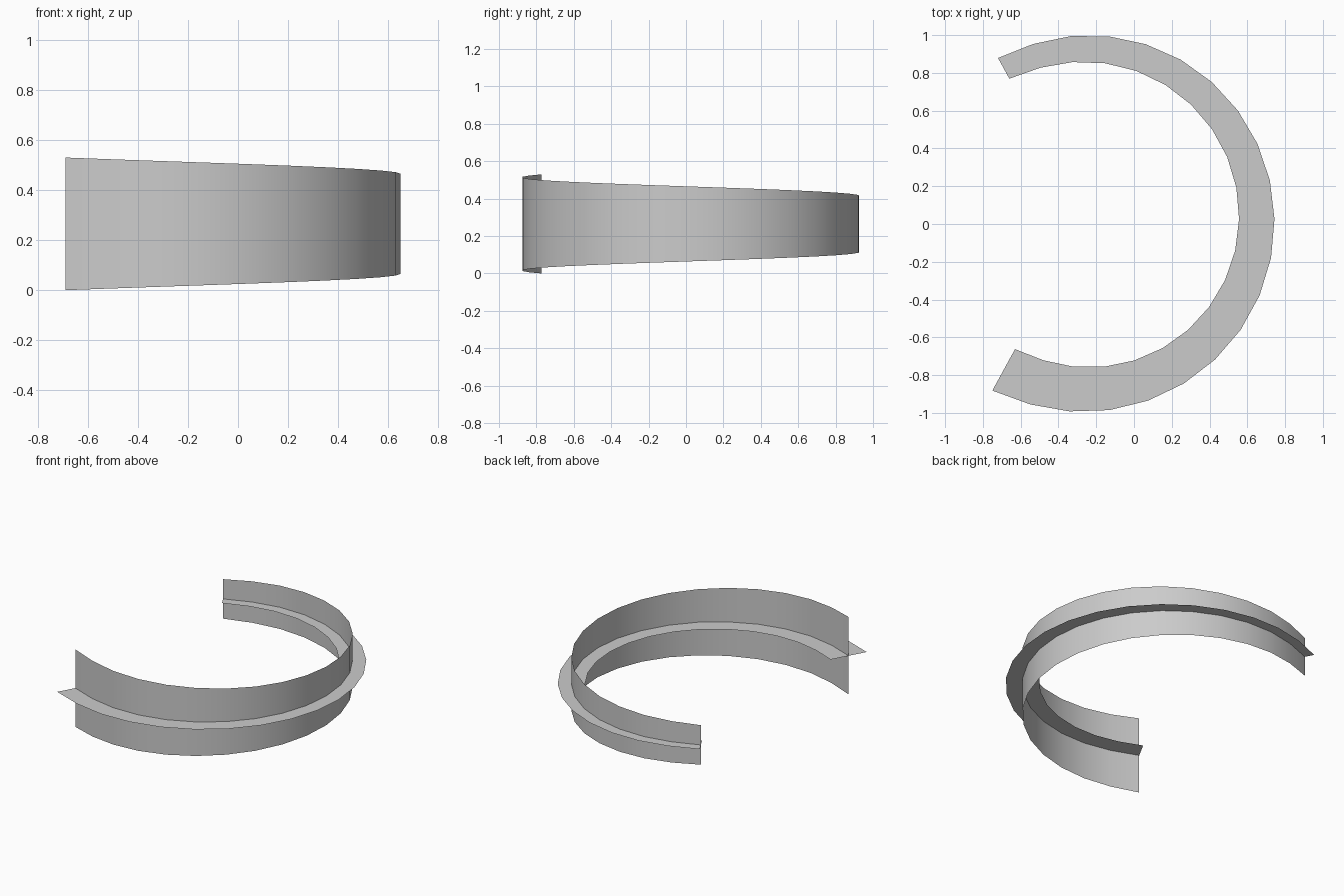
import bpy
import math
from mathutils import Vector

cube = bpy.data.objects.get("Cube")
if cube:
    bpy.data.objects.remove(cube, do_unlink=True)

# Single plain grey
grey = bpy.data.materials.new("light grey")
grey.use_nodes = True
colour = (0.6, 0.6, 0.6, 1)
grey.diffuse_color = colour
grey.node_tree.nodes["Principled BSDF"].inputs["Base Color"].default_value = colour

SEGMENTS = 20
SWEEP = math.radians(118.7)
CENTRE = Vector((-0.253, 0.026, 0.265))


def ribbon(name, start_width, end_width, upright):
    """Tapering strip swept along the open arc, standing up or lying flat."""
    verts, faces = [], []
    for i in range(SEGMENTS + 1):
        t = i / SEGMENTS
        angle = SWEEP * (2 * t - 1)
        radius = 0.91 if i in (0, SEGMENTS) else 0.903
        outward = Vector((math.cos(angle), math.sin(angle), 0))
        across = Vector((0, 0, 1)) if upright else -outward
        half = (start_width + (end_width - start_width) * t) / 2
        middle = CENTRE + outward * radius
        verts += [middle - across * half, middle + across * half]
    for i in range(SEGMENTS):
        a = 2 * i
        faces.append((a, a + 2, a + 3, a + 1))
    mesh = bpy.data.meshes.new(name)
    mesh.from_pydata(verts, [], faces)
    mesh.materials.append(grey)
    mesh.polygons.foreach_set("use_smooth", [True] * len(faces))
    mesh.update()
    obj = bpy.data.objects.new(name, mesh)
    bpy.context.collection.objects.link(obj)
    return obj


# Upright band and the flat band that crosses it at mid height
ribbon("upright_band", 0.53, 0.27, True)
ribbon("flat_band", 0.25, 0.125, False)
